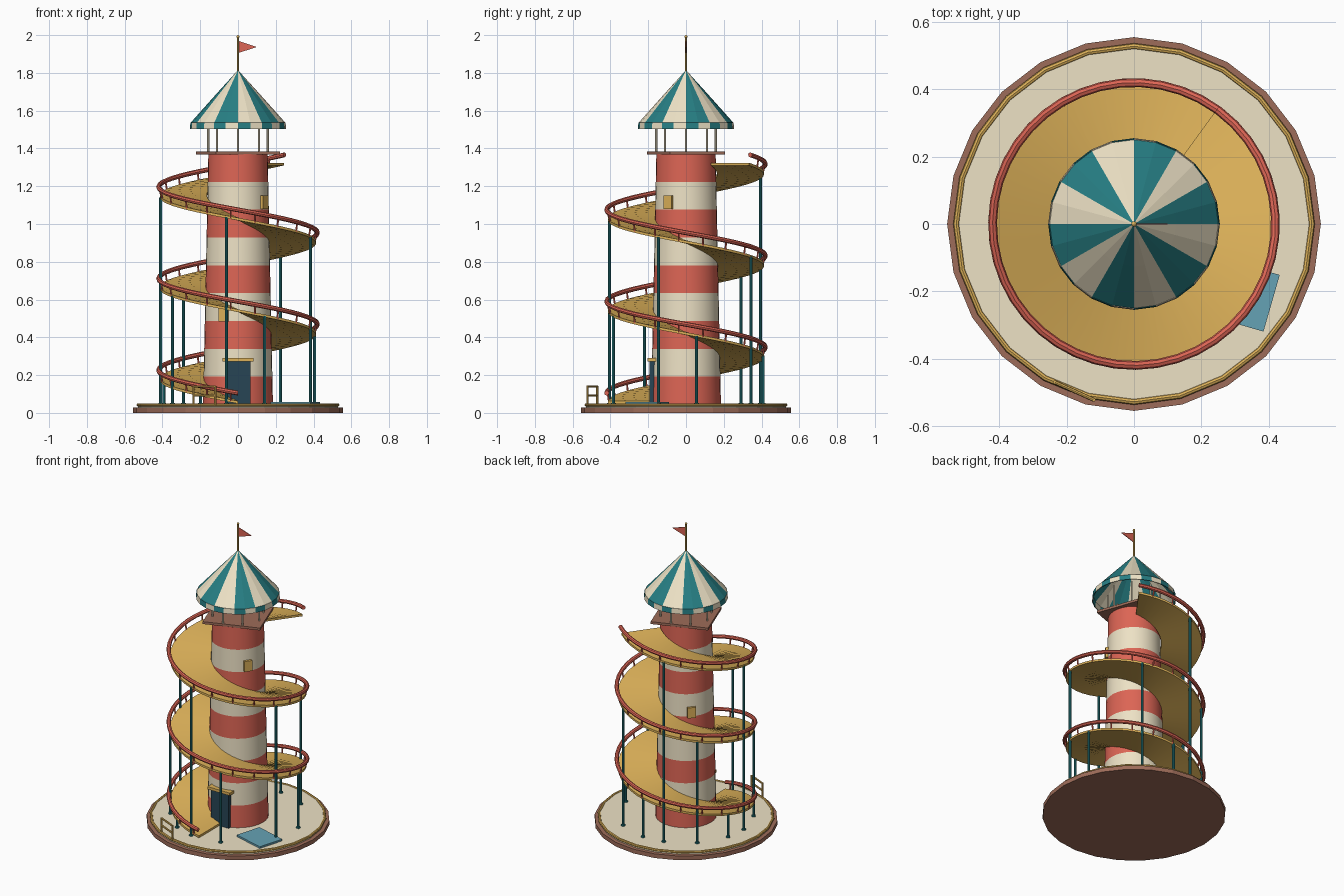
import bpy, bmesh
from math import sin, cos, pi, radians
from mathutils import Vector, Matrix

if "Cube" in bpy.data.objects:
    bpy.data.objects.remove(bpy.data.objects["Cube"])


def mat(name, r, g, b):
    m = bpy.data.materials.new(name)
    m.diffuse_color = (r, g, b, 1)
    m.use_nodes = True
    m.node_tree.nodes["Principled BSDF"].inputs["Base Color"].default_value = m.diffuse_color
    return m


RED = mat("red", 0.72, 0.13, 0.09)
CREAM = mat("cream", 0.85, 0.76, 0.56)
TEAL = mat("teal", 0.02, 0.21, 0.23)
GOLD = mat("gold", 0.72, 0.44, 0.10)
BROWN = mat("brown", 0.34, 0.15, 0.10)
NAVY = mat("navy", 0.02, 0.06, 0.09)
BLUE = mat("blue", 0.13, 0.36, 0.46)


def finish(name, bm, mats, smooth=False):
    bmesh.ops.remove_doubles(bm, verts=bm.verts, dist=1e-5)
    bmesh.ops.recalc_face_normals(bm, faces=bm.faces)
    me = bpy.data.meshes.new(name)
    bm.to_mesh(me)
    bm.free()
    for m in mats:
        me.materials.append(m)
    ob = bpy.data.objects.new(name, me)
    bpy.context.collection.objects.link(ob)
    if smooth:
        bpy.ops.object.select_all(action='DESELECT')
        ob.select_set(True)
        bpy.context.view_layer.objects.active = ob
        bpy.ops.object.shade_smooth_by_angle(angle=radians(40))
    return ob


def lathe(name, profile, segs, mats, pick=lambda i, j: 0, smooth=False, closed=False):
    """Turn (radius, z) points about z; pick(segment, band) chooses the material."""
    bm = bmesh.new()
    rings = [[bm.verts.new((r * cos(2 * pi * i / segs), r * sin(2 * pi * i / segs), z))
              for i in range(segs)] for r, z in profile]
    n = len(rings)
    for j in range(n if closed else n - 1):
        a, b = rings[j], rings[(j + 1) % n]
        for i in range(segs):
            k = (i + 1) % segs
            bm.faces.new((a[i], a[k], b[k], b[i])).material_index = pick(i, j)
    return finish(name, bm, mats, smooth)


def box(name, size, loc, m, rot=0):
    bm = bmesh.new()
    bmesh.ops.create_cube(bm, size=1, matrix=Matrix.Translation(loc) @
                          Matrix.Rotation(rot, 4, 'Z') @ Matrix.Diagonal((*size, 1)))
    return finish(name, bm, [m])


def rods(name, pairs, r, m, segs=8):
    """One object holding a round bar between each pair of points."""
    bm = bmesh.new()
    for a, b in pairs:
        a, b = Vector(a), Vector(b)
        d = b - a
        bmesh.ops.create_cone(bm, cap_ends=True, segments=segs, radius1=r, radius2=r, depth=d.length,
                              matrix=Matrix.Translation((a + b) / 2) @
                              d.to_track_quat('Z', 'Y').to_matrix().to_4x4())
    return finish(name, bm, [m], True)


def polar(r, a, z):
    return Vector((r * cos(a), r * sin(a), z))


# Slide helix: t counts turns, clockwise upward from the front
TURNS, PITCH, RAIL_Z, FLOOR_Z = 2.6, 0.485, 0.105, 0.055


def ang(t):
    return -pi / 2 - 2 * pi * t


def sweep(name, section, m):
    bm = bmesh.new()
    steps = 112
    rings = []
    for s in range(steps + 1):
        t = TURNS * s / steps
        rings.append([bm.verts.new(polar(r, ang(t), z + PITCH * t)) for r, z in section])
    n = len(section)
    for a, b in zip(rings, rings[1:]):
        for i in range(n):
            bm.faces.new((a[i], a[(i + 1) % n], b[(i + 1) % n], b[i]))
    bm.faces.new(rings[0])
    bm.faces.new(rings[-1])
    return finish(name, bm, [m], True)


# Round base with deck and trim ring
lathe("base", [(0, 0), (0.555, 0), (0.555, 0.028), (0, 0.028)], 24, [BROWN])
lathe("deck", [(0, 0.02), (0.53, 0.02), (0.53, 0.045), (0, 0.045)], 24, [CREAM])
lathe("deck_trim", [(0.528 + 0.009 * cos(k * pi / 4), 0.042 + 0.009 * sin(k * pi / 4))
                    for k in range(8)], 24, [GOLD], smooth=True, closed=True)


# Striped tapered tower
def tower_r(z):
    return 0.185 - 0.028 * (z - 0.045) / 1.325


stripes = [0.045 + 1.325 * k / 9 for k in range(10)]
lathe("tower", [(tower_r(z), z) for z in stripes] + [(0, 1.37)], 32, [RED, CREAM],
      lambda i, j: 0 if j == 9 else j % 2, True)

# Door, lintel and windows
box("door", (0.13, 0.04, 0.23), (0, -0.172, 0.16), NAVY)
box("door_lintel", (0.165, 0.06, 0.018), (0, -0.175, 0.282), GOLD)
for k, (deg, z) in enumerate([(-115, 0.52), (136, 0.81), (-34, 1.115)]):
    a = radians(deg)
    box(f"window_{k + 1}", (0.03, 0.05, 0.07), polar(tower_r(z) - 0.001, a, z), GOLD, a)

# Lookout platform and posts
box("lookout_platform", (0.36, 0.31, 0.016), (0, 0, 1.377), BROWN, radians(20))
rods("canopy_posts", [(polar(0.157, k * pi / 4, 1.38), polar(0.157, k * pi / 4, 1.545))
                      for k in range(8)], 0.006, CREAM)

# Striped canopy and valance
lathe("canopy", [(0.252, 1.535), (0.126, 1.676), (0, 1.815)], 24, [TEAL, CREAM],
      lambda i, j: (i // 2) % 2)
lathe("canopy_valance", [(0.252, 1.537), (0.255, 1.503), (0.249, 1.503), (0.246, 1.537)], 24,
      [TEAL, CREAM], lambda i, j: i % 2, closed=True)

# Flagpole and pennant
rods("flagpole", [((0, 0, 1.79), (0, 0, 1.99))], 0.005, GOLD)
bm = bmesh.new()
bmesh.ops.create_uvsphere(bm, u_segments=10, v_segments=6, radius=0.008,
                          matrix=Matrix.Translation((0, 0, 1.992)))
finish("pole_ball", bm, [GOLD], True)
bm = bmesh.new()
tri = bm.faces.new([bm.verts.new(p) for p in
                    ((0, -0.002, 1.97), (0, -0.002, 1.905), (0.1, -0.002, 1.937))])
ext = bmesh.ops.extrude_face_region(bm, geom=[tri], use_keep_orig=True)
bmesh.ops.translate(bm, vec=(0, 0.004, 0),
                    verts=[v for v in ext["geom"] if isinstance(v, bmesh.types.BMVert)])
finish("pennant", bm, [RED])

# Spiral slide floor, handrail and rail posts
sweep("slide_floor", [(0.165, FLOOR_Z - 0.006), (0.413, FLOOR_Z - 0.006),
                      (0.413, FLOOR_Z + 0.008), (0.165, FLOOR_Z + 0.008)], GOLD)
sweep("slide_rail", [(0.42 + 0.013 * cos(k * pi / 4), RAIL_Z + 0.013 * sin(k * pi / 4))
                     for k in range(8)], RED)
ts = [TURNS * (k + 0.3) / 52 for k in range(52)]
rods("rail_posts", [(polar(0.41, ang(t), FLOOR_Z + PITCH * t), polar(0.418, ang(t), RAIL_Z + PITCH * t))
                    for t in ts], 0.005, RED, 6)

# Evenly spaced slide supports with feet
ts = [0.08 + 0.216 * k for k in range(12)]
rods("slide_supports", [(polar(0.41, ang(t), 0.04), polar(0.41, ang(t), FLOOR_Z + PITCH * t))
                        for t in ts], 0.008, TEAL)
rods("support_feet", [(polar(0.41, ang(t), 0.04), polar(0.41, ang(t), 0.053)) for t in ts], 0.013, TEAL)

# Entry barrier at the deck edge
p, q = Vector((-0.235, -0.47, 0)), Vector((-0.12, -0.522, 0))
up = Vector((0, 0, 1))
rods("entry_barrier", [(p + 0.04 * up, p + 0.143 * up), (q + 0.04 * up, q + 0.143 * up),
                       (p + 0.14 * up, q + 0.14 * up), (p + 0.092 * up, q + 0.092 * up)], 0.006, GOLD)

# Landing mat
box("mat", (0.22, 0.175, 0.014), (0.303, -0.205, 0.05), BLUE, radians(-16))
